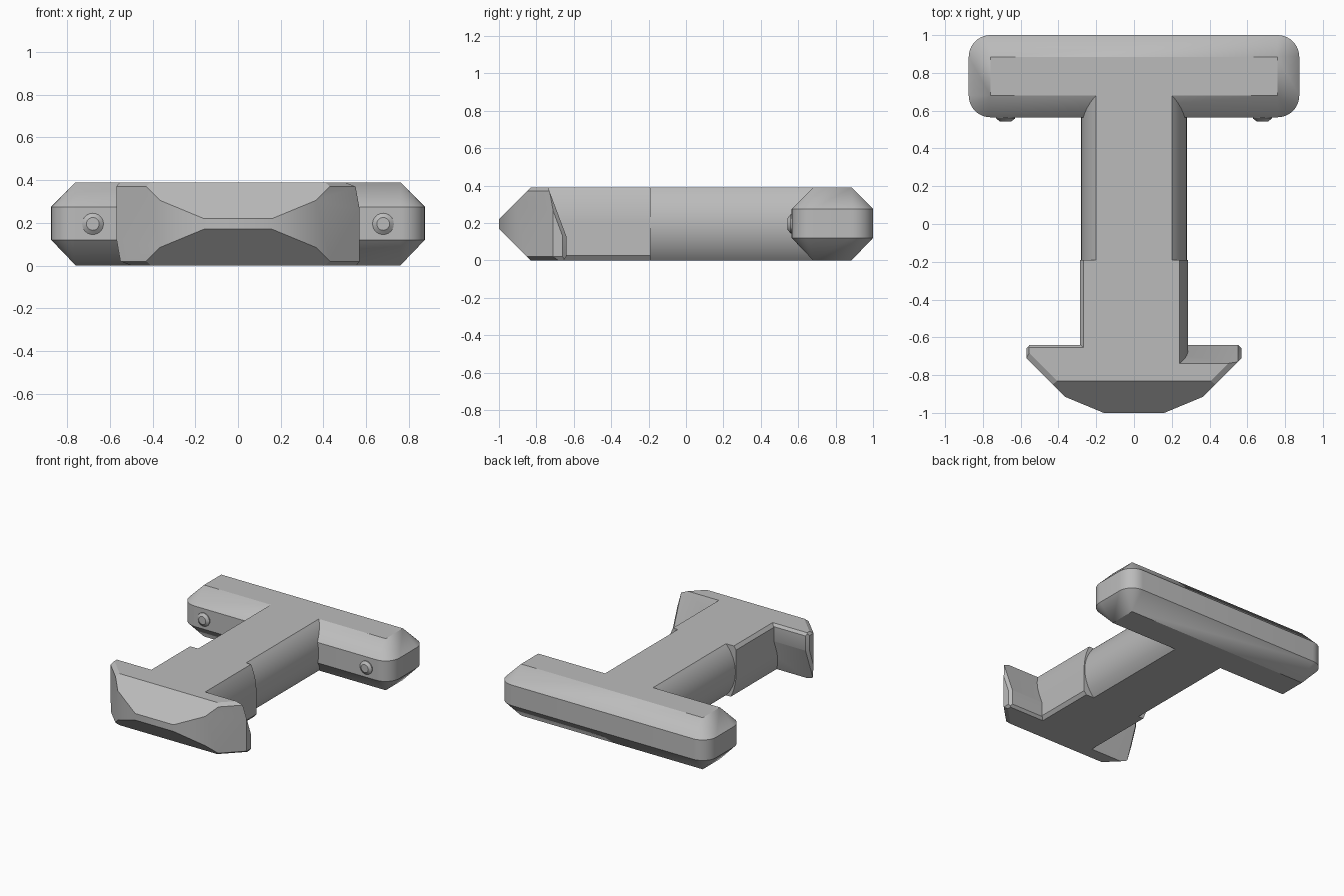
import bpy, bmesh, math
from mathutils import Vector

HEIGHT = 0.39
MID = HEIGHT / 2

cube = bpy.data.objects.get("Cube")
if cube:
    bpy.data.objects.remove(cube, do_unlink=True)

grey = bpy.data.materials.new("plain grey")
grey.use_nodes = True
grey.diffuse_color = (0.5, 0.5, 0.5, 1)
grey.node_tree.nodes["Principled BSDF"].inputs["Base Color"].default_value = grey.diffuse_color


def finish(name, bm):
    """Turn a bmesh into a named, shaded object."""
    bmesh.ops.remove_doubles(bm, verts=bm.verts, dist=0.0005)
    bmesh.ops.recalc_face_normals(bm, faces=bm.faces)
    mesh = bpy.data.meshes.new(name)
    bm.to_mesh(mesh)
    bm.free()
    mesh.materials.append(grey)
    obj = bpy.data.objects.new(name, mesh)
    bpy.context.collection.objects.link(obj)
    bpy.ops.object.select_all(action="DESELECT")
    obj.select_set(True)
    bpy.context.view_layer.objects.active = obj
    bpy.ops.object.shade_smooth_by_angle(angle=math.radians(25))
    return obj


def loft(name, rings, cap_start=True, cap_end=True):
    """Skin a stack of equal-length closed rings."""
    bm = bmesh.new()
    loops = [[bm.verts.new(p) for p in ring] for ring in rings]
    for a, b in zip(loops, loops[1:]):
        for i in range(len(a)):
            j = (i + 1) % len(a)
            bm.faces.new((a[i], a[j], b[j], b[i]))
    if cap_start:
        bm.faces.new(loops[0])
    if cap_end:
        bm.faces.new(loops[-1])
    return finish(name, bm)


def arc(radius, start, end, steps):
    return [(radius * math.cos(t), radius * math.sin(t))
            for t in (start + (end - start) * i / steps for i in range(steps + 1))]


# Crossbar: rounded band whose corners taper to a sharp rectangle
CHAMFER = 0.115
bar_x, bar_y, bar_centre = 0.76, 0.1025, 0.7825


def bar_ring(radius, z):
    ring = []
    for k, (sx, sy) in enumerate([(1, 1), (-1, 1), (-1, -1), (1, -1)]):
        quarter = k * math.pi / 2
        for x, y in arc(radius, quarter, quarter + math.pi / 2, 10):
            ring.append((sx * bar_x + x, bar_centre + sy * bar_y + y, z))
    return ring


loft("crossbar", [bar_ring(r, z) for r, z in
                  ((0, 0), (CHAMFER, 0.12), (CHAMFER, 0.275), (0, HEIGHT))])

# Shaft: round bar with flat top and bottom
SHAFT_R = 0.28
flat = math.asin(MID / SHAFT_R)
section = arc(SHAFT_R, -flat, flat, 20)
section += [(-x, -z) for x, z in section]
loft("shaft", [[(x, y, z + MID) for x, z in section] for y in (-0.19, 0.68)],
     cap_start=False, cap_end=False)

# Neck: one rounded and one square edge on each side, alike after a half turn
NECK_R, NECK_X = 0.445, 0.287
half = [(0.267, -MID), (NECK_X, 0.025 - MID)]
half += [(x + NECK_X - NECK_R, z) for x, z in
         arc(NECK_R, 0, math.asin(MID / NECK_R), 10)]
half += [(-x, -z) for x, z in half]
loft("neck", [[(x, y, z + MID) for x, z in half] for y in (-0.74, -0.19)])

# Head: each wing is a block trimmed by planes (point, outward normal)
trims = [
    ((0, -1.0, 0.22), (0, -1, 1)),             # upper nose slope
    ((0, -1.0, 0.17), (0, -1, -1)),            # lower nose slope
    ((0.16, -1.0, 0), (0.085, -0.205, 0)),     # nose facet
    ((0.57, -0.71, 0), (1, -1, 0)),            # wing front
    ((0, -0.64, 0.13), (0, 0.936, 0.351)),     # sloped wing back
    ((0.57, -0.66, 0.13), (1, 0.936, 0.351)),  # edge of the sloped back
    ((0.57, -0.66, 0), (1, 1, 0)),             # edge of the straight back
    ((0, -0.64, 0.02), (0, 0.8, -0.6)),        # lower back edge
]
for z, up in ((0.37, 1), (0.02, -1)):
    trims.append(((0.57, -0.71, z), (0.43, -0.43, 0.9 * up)))  # wing front rims
    trims.append(((0.57, 0, z), (0.8, 0, 0.6 * up)))           # wing end rims


def trimmed_wing():
    bm = bmesh.new()
    bmesh.ops.create_cube(bm, size=1)
    for v in bm.verts:
        v.co = ((v.co.x + 0.5) * 0.57, -0.82 + v.co.y * 0.36, (v.co.z + 0.5) * HEIGHT)
    for point, normal in trims:
        cut = bmesh.ops.bisect_plane(bm, geom=bm.verts[:] + bm.edges[:] + bm.faces[:],
                                     plane_co=point, plane_no=Vector(normal).normalized(),
                                     clear_outer=True)
        rim = [e for e in cut["geom_cut"] if isinstance(e, bmesh.types.BMEdge)]
        bmesh.ops.contextual_create(bm, geom=rim)
    # Open the hidden joint between the wings
    inner = [f for f in bm.faces if all(abs(v.co.x) < 0.0001 for v in f.verts)]
    bmesh.ops.delete(bm, geom=inner, context="FACES_ONLY")
    return bm


for name, turned in (("head_left_wing", False), ("head_right_wing", True)):
    wing = trimmed_wing()
    if turned:
        for v in wing.verts:
            v.co = (-v.co.x, v.co.y, HEIGHT - v.co.z)
    finish(name, wing)

# Studs on the front of the crossbar
for name, side in (("left_stud", 1), ("right_stud", -1)):
    loft(name, [[(side * 0.68 + x, y, MID + z) for x, z in arc(r, 0, math.tau * 23 / 24, 23)]
                for r, y in ((0.05, 0.566), (0.05, 0.558), (0.03, 0.543))], cap_start=False)
